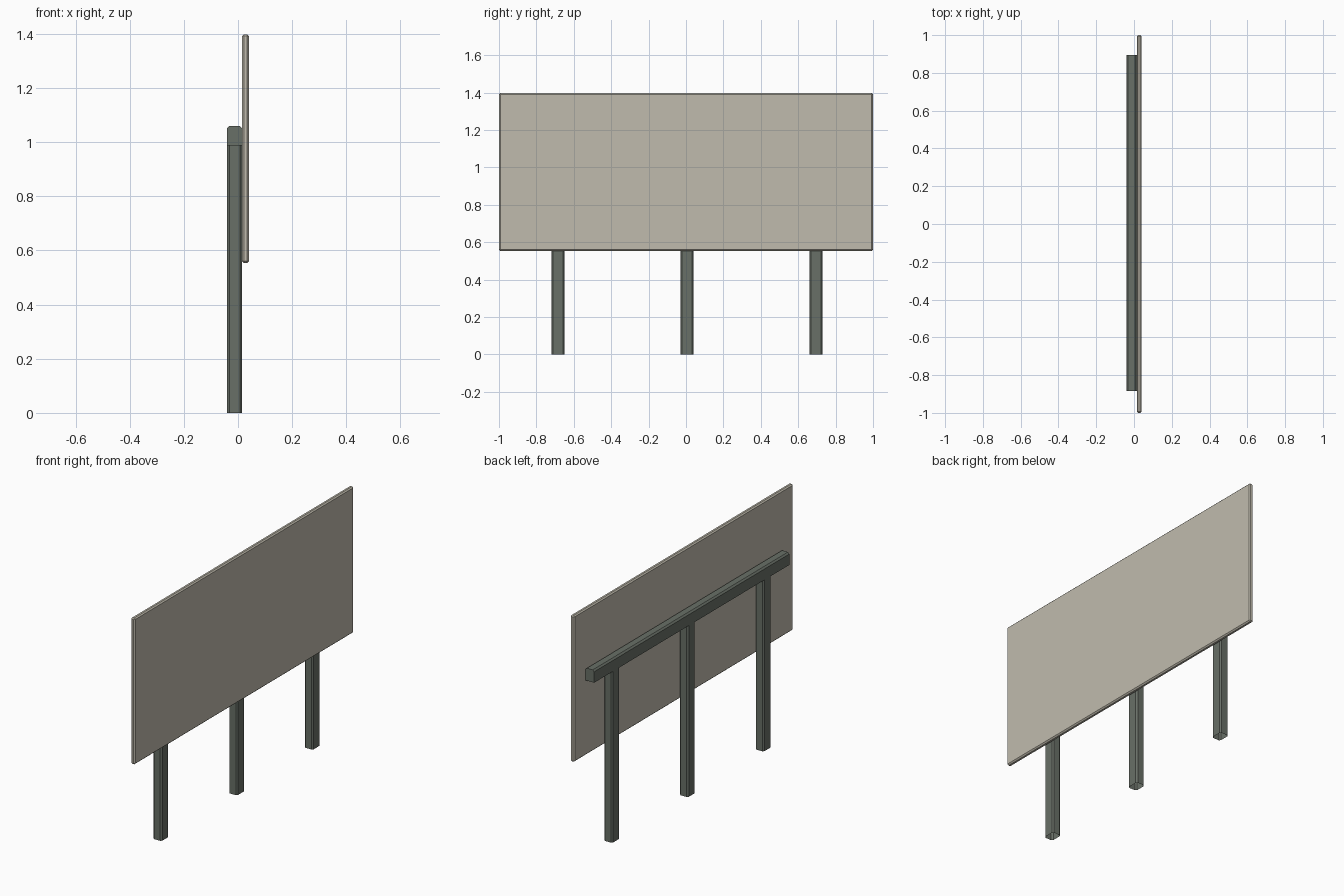
import bpy
import bmesh
from mathutils import Matrix, Vector

if "Cube" in bpy.data.objects:
    bpy.data.objects.remove(bpy.data.objects["Cube"])


def material(name, rgb):
    m = bpy.data.materials.new(name)
    m.diffuse_color = (*rgb, 1)
    m.use_nodes = True
    m.node_tree.nodes["Principled BSDF"].inputs["Base Color"].default_value = m.diffuse_color
    return m


def box(name, lo, hi, mat, chamfer, pick=lambda e: True, drop=None):
    """Box from corner to corner; chamfer the picked edges, drop unwanted faces."""
    lo, hi = Vector(lo), Vector(hi)
    bm = bmesh.new()
    bmesh.ops.create_cube(bm, size=1)
    bmesh.ops.transform(
        bm, verts=bm.verts,
        matrix=Matrix.Translation((lo + hi) / 2) @ Matrix.Diagonal((*(hi - lo), 1)))
    bmesh.ops.bevel(bm, geom=[e for e in bm.edges if pick(e)], offset=chamfer,
                    segments=1, affect='EDGES')
    if drop:
        bm.normal_update()
        bmesh.ops.delete(bm, geom=[f for f in bm.faces if drop(f)], context='FACES')
    mesh = bpy.data.meshes.new(name)
    bm.to_mesh(mesh)
    bm.free()
    mesh.materials.append(mat)
    obj = bpy.data.objects.new(name, mesh)
    bpy.context.collection.objects.link(obj)
    return obj


def direction(e):
    return (e.verts[1].co - e.verts[0].co).normalized()


board_mat = material("board_beige", (0.53, 0.50, 0.42))
frame_mat = material("frame_grey_green", (0.14, 0.16, 0.135))

BACK, FACE, FRONT = -0.04, 0.015, 0.04
BEAM_Z, BEAM_TOP = 0.988, 1.06
MID = 0.005

# sign board, chamfered all round
box("sign_board", (FACE, -1, 0.553), (FRONT, 1, 1.398), board_mat, 0.007)

# cross beam behind the board, chamfered along its two top edges
box("cross_beam", (BACK, MID - 0.89, BEAM_Z), (FACE, MID + 0.89, BEAM_TOP), frame_mat, 0.009,
    pick=lambda e: abs(direction(e).y) > 0.9 and e.verts[0].co.z > 1.0)

# three hollow posts, chamfered uprights, open ends
for side, y in (("right", -0.69), ("middle", 0), ("left", 0.69)):
    box(f"{side}_post", (BACK, MID + y - 0.035, 0), (FACE, MID + y + 0.035, BEAM_Z),
        frame_mat, 0.008,
        pick=lambda e: abs(direction(e).z) > 0.9,
        drop=lambda f: abs(f.normal.z) > 0.9)
